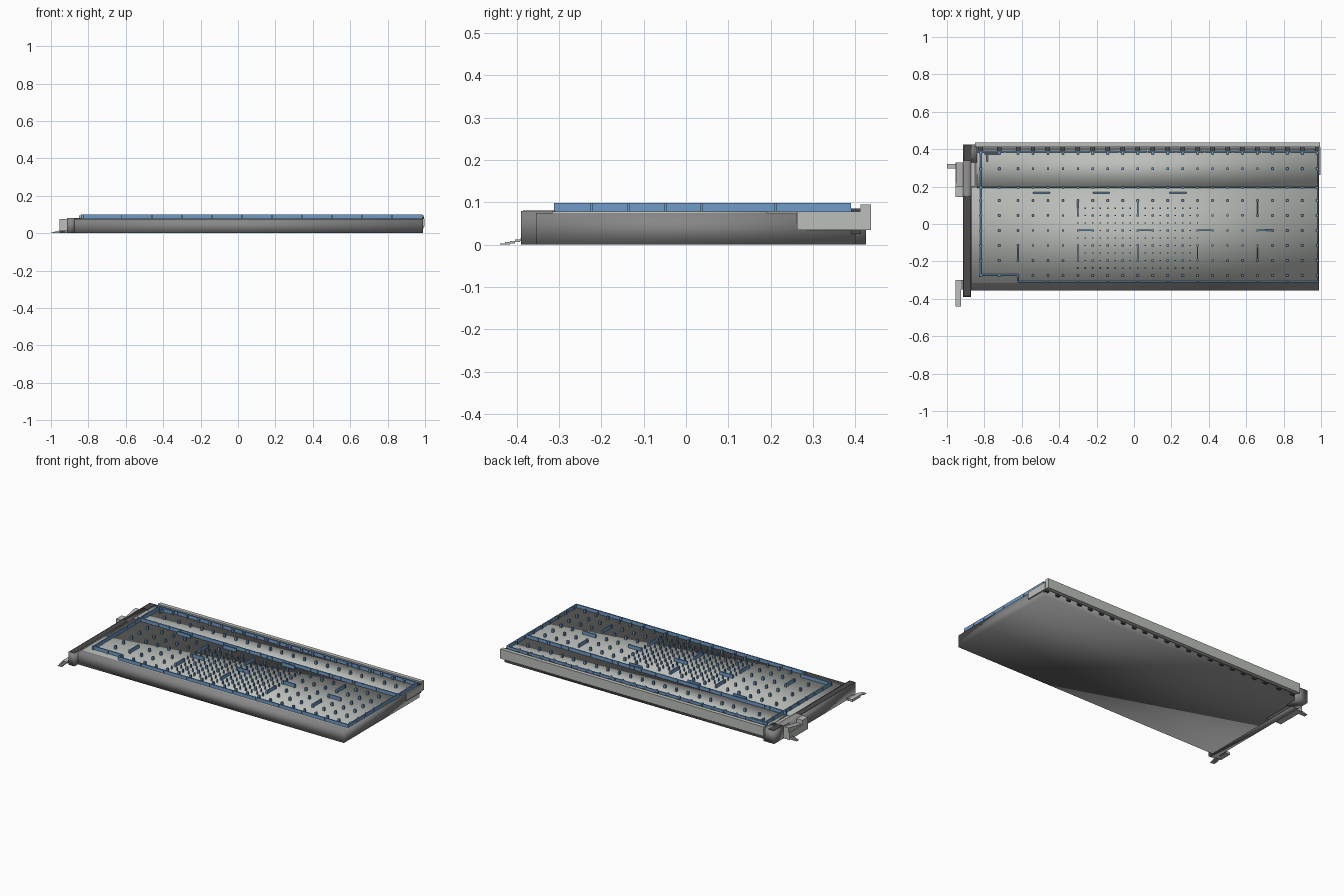
import bpy, bmesh
from mathutils import Matrix

if "Cube" in bpy.data.objects:
    bpy.data.objects.remove(bpy.data.objects["Cube"], do_unlink=True)


def material(name, r, g, b):
    m = bpy.data.materials.new(name)
    m.use_nodes = True
    m.diffuse_color = (r, g, b, 1)
    node = m.node_tree.nodes["Principled BSDF"]
    node.inputs["Base Color"].default_value = (r, g, b, 1)
    node.inputs["Roughness"].default_value = 0.6
    return m


LIGHT = material("light concrete", 0.5, 0.52, 0.49)
GREY = material("mid grey concrete", 0.24, 0.24, 0.24)
DARK = material("dark grey", 0.07, 0.07, 0.07)
BLUE = material("steel blue", 0.16, 0.33, 0.58)


def boxes(name, mat, extents, smooth=False):
    """One object from boxes given as (x0, x1, y0, y1, z0, z1)."""
    bm = bmesh.new()
    for x0, x1, y0, y1, z0, z1 in extents:
        place = Matrix.Translation(((x0 + x1) / 2, (y0 + y1) / 2, (z0 + z1) / 2))
        size = Matrix.Diagonal((x1 - x0, y1 - y0, z1 - z0, 1))
        bmesh.ops.create_cube(bm, size=1, matrix=place @ size)
    for f in bm.faces:
        f.smooth = smooth
    return finish(name, mat, bm)


def finish(name, mat, bm):
    me = bpy.data.meshes.new(name)
    bm.to_mesh(me)
    bm.free()
    me.materials.append(mat)
    ob = bpy.data.objects.new(name, me)
    bpy.context.collection.objects.link(ob)
    return ob


def prism(name, mat, profile, x0, x1):
    """Extrude a (y, z) profile along x."""
    bm = bmesh.new()
    face = bm.faces.new([bm.verts.new((x0, y, z)) for y, z in profile])
    out = bmesh.ops.extrude_face_region(bm, geom=[face])
    moved = [v for v in out["geom"] if isinstance(v, bmesh.types.BMVert)]
    bmesh.ops.translate(bm, verts=moved, vec=(x1 - x0, 0, 0))
    bmesh.ops.recalc_face_normals(bm, faces=bm.faces)
    return finish(name, mat, bm)


# Base slab and floor plates, softly shaded
boxes("base_slab", GREY, [(-0.88, 0.99, -0.355, 0.40, 0, 0.075)], True)
boxes("main_floor", LIGHT, [(-0.865, 0.988, -0.315, 0.192, 0.04, 0.078)], True)
boxes("back_floor", LIGHT, [(-0.84, 0.988, 0.192, 0.392, 0.04, 0.078)], True)

# End beam and corner block on the right-hand end
boxes("end_beam", GREY, [(-0.915, -0.872, -0.39, 0.34, 0, 0.08)], True)
boxes("beam_cap", DARK, [(-0.912, -0.875, -0.385, 0.15, 0.075, 0.081)])
boxes("corner_block", GREY, [(-0.915, -0.84, 0.33, 0.425, 0, 0.08)], True)
boxes("corner_cap", DARK, [(-0.91, -0.87, 0.34, 0.42, 0.075, 0.082)])

# Gutter along the back, with its end plate
boxes("back_gutter", LIGHT, [(-0.85, 0.995, 0.412, 0.437, 0.035, 0.095)])
boxes("gutter_end_plate", LIGHT, [(0.99, 0.998, 0.262, 0.412, 0.035, 0.079)])
columns = [-0.82, -0.72, -0.62] + [-0.54 + 0.08 * i for i in range(20)]
boxes("gutter_brackets", DARK,
      [(x - 0.012, x + 0.012, 0.39, 0.413, 0.025, 0.086) for x in columns])
boxes("gutter_shelf", GREY, [(-0.84, 0.988, 0.398, 0.414, 0.05, 0.068)])

# Sloped landing and its side walls
prism("landing_ramp", LIGHT,
      [(0.15, 0.03), (0.33, 0.03), (0.33, 0.075), (0.20, 0.05), (0.15, 0.05)],
      -0.95, -0.86)
boxes("landing_walls", LIGHT, [
    (-0.955, -0.85, 0.145, 0.20, 0, 0.075),
    (-0.955, -0.915, 0.20, 0.33, 0, 0.045),
    (-0.915, -0.85, 0.20, 0.33, 0, 0.079)])

# Small stair flights at ground level
STEPS = 5
boxes("front_steps", LIGHT, [
    (-0.955, -0.926, -0.44 + 0.012 * i, -0.428 + 0.012 * i,
     max(0, 0.003 * i - 0.003), 0.003 * (i + 1)) for i in range(STEPS)]
    + [(-0.955, -0.926, -0.38, -0.30, 0, 0.015)])
boxes("side_steps", LIGHT, [
    (-1 + 0.01 * i, -0.99 + 0.01 * i, 0.298, 0.322, 0, 0.003 * (i + 1))
    for i in range(STEPS)])
boxes("step_landing", GREY, [(-0.93, -0.91, -0.35, -0.30, 0, 0.015)])

# Low walls: perimeter runs in panels, then short inner walls
BOTTOM, TOP, HALF = 0.076, 0.099, 0.0035


def wall_x(x0, x1, y):
    return (x0, x1, y - HALF, y + HALF, BOTTOM, TOP)


def wall_y(x, y0, y1):
    return (x - HALF, x + HALF, y0, y1, BOTTOM, TOP)


def panels(make, start, end, count, *fixed):
    step = (end - start) / count
    return [make(start + i * step, start + (i + 1) * step - 0.004, *fixed)
            for i in range(count)]


runs = panels(wall_x, -0.62, 0.988, 10, -0.308)
runs += panels(wall_x, -0.84, 0.988, 12, 0.195)
runs += panels(wall_x, -0.84, 0.988, 12, 0.386)
for x, y0 in ((-0.82, -0.27), (0.984, -0.308)):
    runs += panels(lambda a, b, at: wall_y(at, a, b), y0, 0.388, 8, x)
runs += [wall_x(-0.82, -0.62, -0.272), wall_y(-0.62, -0.308, -0.272),
         wall_x(-0.80, -0.72, 0.374), wall_y(-0.785, 0.335, 0.374)]
boxes("perimeter_walls", BLUE, runs)

inner = [wall_y(x, 0.04, 0.125) for x in (-0.30, 0.02, 0.66)]
inner += [wall_y(x, -0.20, -0.11) for x in (-0.62, -0.30, 0.02, 0.34, 0.66)]
inner += [wall_x(x, x + 0.085, -0.033) for x in (-0.30, 0.02, 0.34, 0.66)]
inner += [wall_x(x, x + 0.09, 0.167) for x in (-0.54, -0.22, 0.19)]
boxes("inner_walls", BLUE, inner)


# Post grids: wide spacing everywhere, fine spacing in the middle
def post(x, y, r):
    return (x - r, x + r, y - r, y + r, BOTTOM, TOP)


rows = [0.378, 0.295, 0.195] + [0.125 - 0.08 * i for i in range(6)]
boxes("main_posts", BLUE, [post(x, y, 0.006) for x in columns for y in rows])
boxes("fine_posts", BLUE, [
    post(-0.30 + 0.04 * i, 0.085 - 0.04 * j, 0.0035)
    for i in range(17) for j in range(9)])
